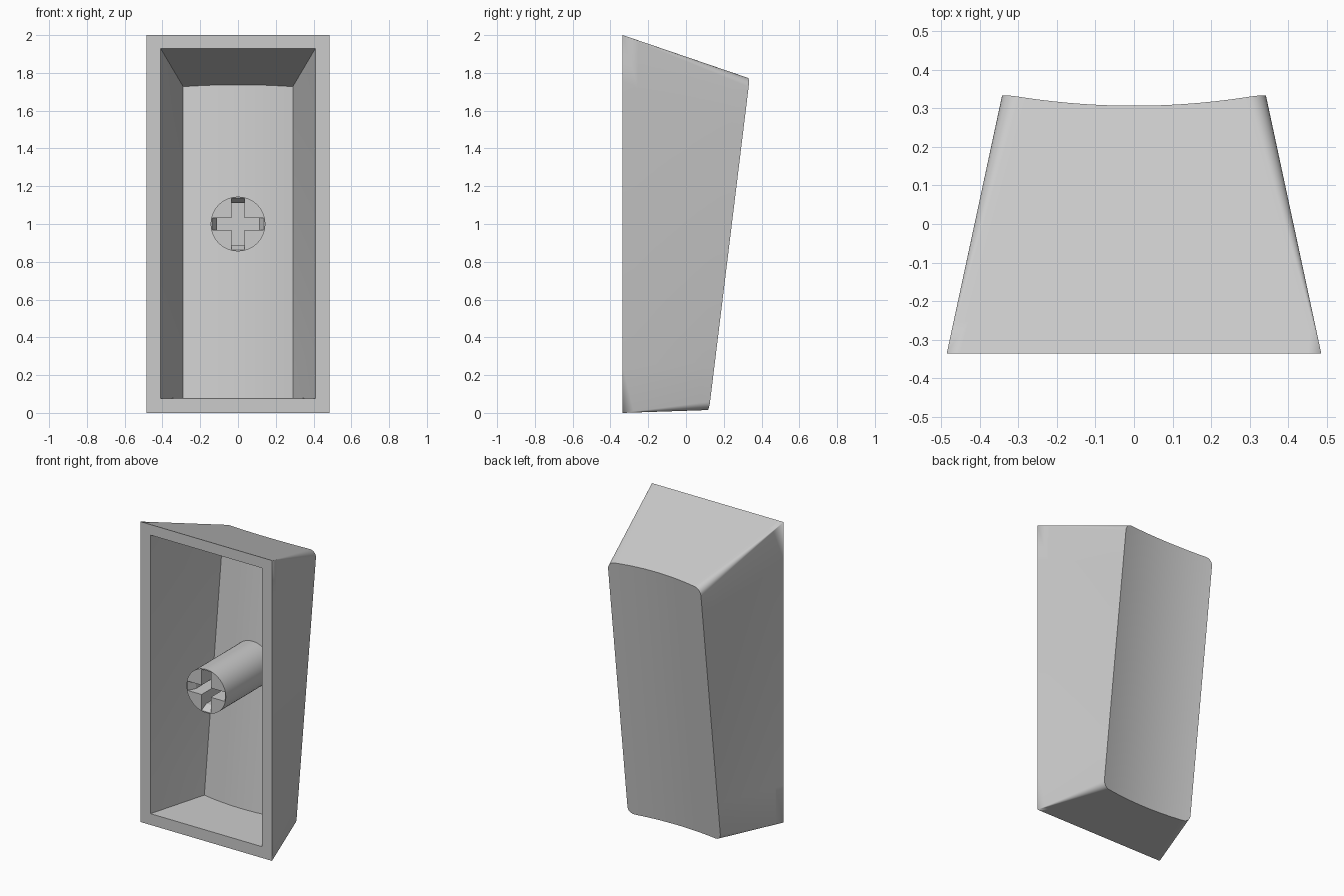
import bpy, bmesh, math
from mathutils import Vector

cube = bpy.data.objects.get("Cube")
if cube:
    bpy.data.objects.remove(cube, do_unlink=True)

grey = bpy.data.materials.new("light_grey_plastic")
grey.use_nodes = True
COLOR = (0.6, 0.6, 0.6, 1)
grey.diffuse_color = COLOR
grey.node_tree.nodes["Principled BSDF"].inputs["Base Color"].default_value = COLOR

FRONT = -0.335
CORNER, SPAN, SIDE, DEPTH = 8, 28, 8, 8


def make_object(name, bm):
    bmesh.ops.recalc_face_normals(bm, faces=bm.faces)
    mesh = bpy.data.meshes.new(name)
    bm.to_mesh(mesh)
    bm.free()
    mesh.materials.append(grey)
    obj = bpy.data.objects.new(name, mesh)
    bpy.context.collection.objects.link(obj)
    return obj


def select_only(obj):
    bpy.ops.object.select_all(action='DESELECT')
    obj.select_set(True)
    bpy.context.view_layer.objects.active = obj


def columns(xf, xb, r):
    """Matching (front x, back x, corner drop) from left to right."""
    left = []
    for i in range(CORNER):
        a = math.pi / 2 * i / CORNER
        left.append((-xf, -xb + r * (1 - math.cos(a)), r * (1 - math.sin(a))))
    mid = [(xf * s, (xb - r) * s, 0) for s in (2 * i / SPAN - 1 for i in range(SPAN + 1))]
    right = [(-f, -b, d) for f, b, d in reversed(left)]
    return left + mid + right


def loft(bm, xf, zf, xb, zb, r, y_low, lean, sag):
    """Ruled shell from a front rectangle to a rounded, scooped, leaning back."""
    def back(x, z):
        return Vector((x, y_low + lean * (z - zb[0]) - sag * (1 - (x / xb) ** 2), z))

    cols = columns(xf, xb, r)
    top, bottom = [], []
    for f, b, d in cols:
        dip = sag * (1 - (b / xb) ** 2)
        top.append((Vector((f, FRONT, zf[1])), back(b, zb[1] + 0.34 * dip - d)))
        bottom.append((Vector((f, FRONT, zf[0])), back(b, zb[0] + d)))

    def side(p, q):
        return [(p[0].lerp(q[0], i / SIDE), p[1].lerp(q[1], i / SIDE)) for i in range(1, SIDE)]

    ring = (top + side(top[-1], bottom[-1]) + bottom[::-1] + side(bottom[0], top[0]))
    rows = [[bm.verts.new(p.lerp(q, j / DEPTH)) for p, q in ring] for j in range(DEPTH + 1)]
    for a, b in zip(rows, rows[1:]):
        join(bm, a, b)
    # scooped back, filled column by column
    n, last = len(cols), rows[-1]
    low = last[n + SIDE - 1:2 * n + SIDE - 1][::-1]
    lines = [last[:n]]
    for j in range(1, SIDE):
        lines.append([bm.verts.new(t.co.lerp(b.co, j / SIDE)) for t, b in zip(last, low)])
    lines.append(low)
    for a, b in zip(lines, lines[1:]):
        for i in range(n - 1):
            bm.faces.new((a[i], a[i + 1], b[i + 1], b[i]))
    return rows[0]


def join(bm, a, b):
    for i in range(len(a)):
        k = (i + 1) % len(a)
        bm.faces.new((a[i], a[k], b[k], b[i]))


# Hollow cap: outer shell, inner cavity and the flat rim between them
bm = bmesh.new()
outer = loft(bm, 0.485, (0, 2), 0.342, (0.015, 1.77), 0.045, 0.122, 0.1225, 0.032)
inner = loft(bm, 0.41, (0.075, 1.93), 0.29, (0.08, 1.727), 0, 0.06, 0.118, 0.03)
join(bm, outer, inner)
bmesh.ops.remove_doubles(bm, verts=bm.verts, dist=0.0002)
bmesh.ops.dissolve_degenerate(bm, edges=bm.edges, dist=0.0001)
cap = make_object("hollow_cap", bm)
select_only(cap)
bpy.ops.object.shade_smooth_by_angle(angle=math.radians(25))

# Round mounting stem
STEM_END = 0.17
bm = bmesh.new()
bmesh.ops.create_cone(bm, cap_ends=True, segments=48, radius1=0.145, radius2=0.145,
                      depth=STEM_END - FRONT)
for v in bm.verts:
    x, y, z = v.co
    v.co = (x, z + (STEM_END + FRONT) / 2, y + 1)
stem = make_object("mounting_stem", bm)


# Cross-shaped socket with lead-in slopes at the arm ends
def slot_cutter(name, vertical, half_width):
    half = [(0.137, FRONT - 0.03), (0.137, FRONT), (0.11, FRONT + 0.05), (0.11, FRONT + 0.25)]
    profile = half + [(-l, y) for l, y in reversed(half)]
    bm = bmesh.new()
    sides = []
    for w in (-half_width, half_width):
        sides.append([bm.verts.new((w, y, 1 + l) if vertical else (l, y, 1 + w))
                      for l, y in profile])
        bm.faces.new(sides[-1])
    join(bm, *sides)
    cutter = make_object(name, bm)
    cutter.hide_render = True
    return cutter


for name, vertical, width in (("upright_slot", True, 0.034), ("level_slot", False, 0.031)):
    cutter = slot_cutter(name, vertical, width)
    mod = stem.modifiers.new(name, 'BOOLEAN')
    mod.operation = 'DIFFERENCE'
    mod.solver = 'EXACT'
    mod.object = cutter
    select_only(stem)
    bpy.ops.object.modifier_apply(modifier=name)
    bpy.data.objects.remove(cutter, do_unlink=True)
select_only(stem)
bpy.ops.object.shade_smooth_by_angle(angle=math.radians(25))
